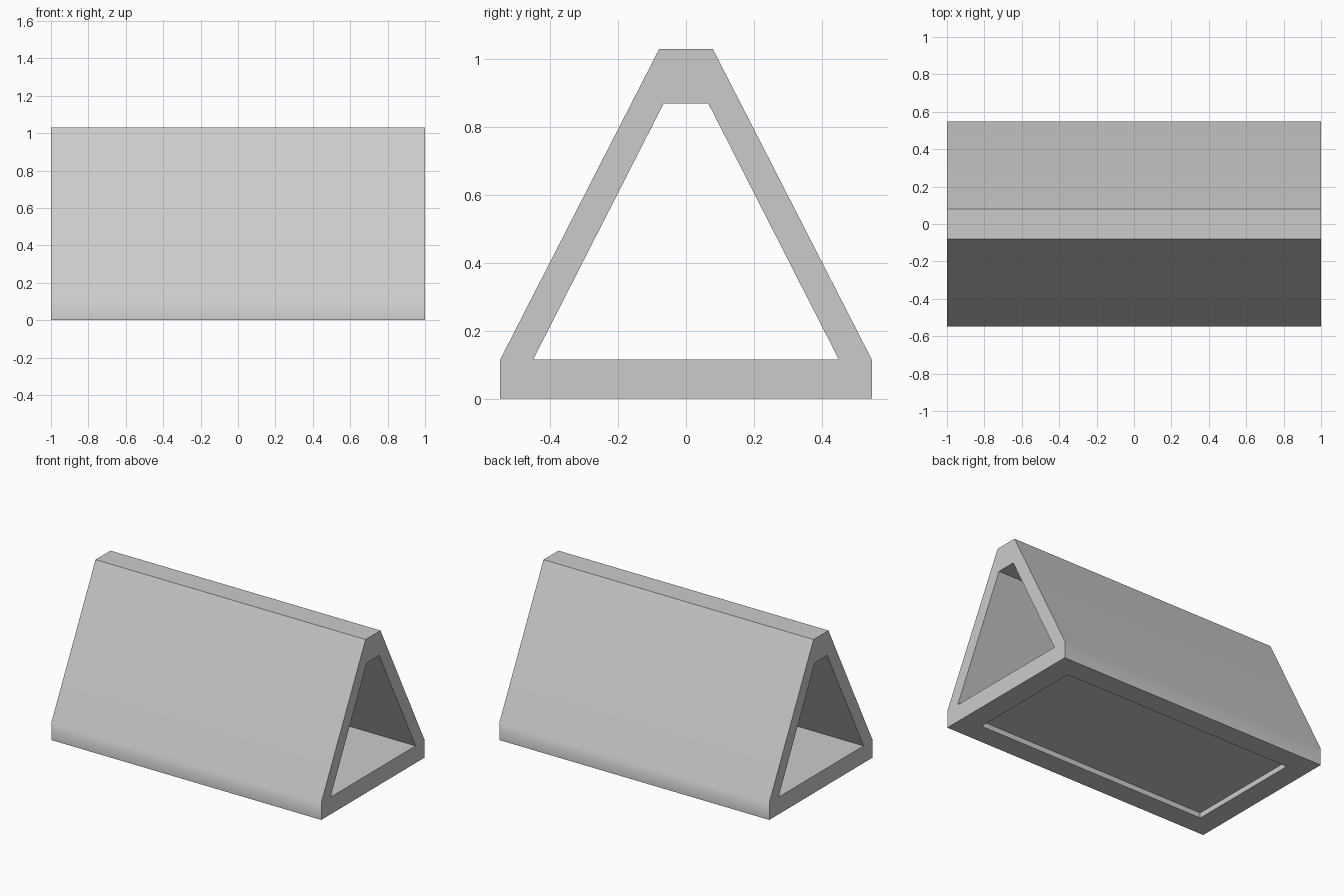
import bpy
import bmesh
import math

cube = bpy.data.objects.get("Cube")
if cube:
    bpy.data.objects.remove(cube, do_unlink=True)

LENGTH = 2.0
RECESS_MARGIN = 0.145
RECESS_DEPTH = 0.035

# Half profiles (y, z), mirrored to closed loops
outer_half = [(0.547, 0), (0.547, 0.115), (0.079, 1.029)]
inner_half = [(0.45, 0.115), (0.066, 0.868)]


def mirrored(half):
    return half + [(-y, z) for y, z in reversed(half)]


def material(name, value):
    mat = bpy.data.materials.new(name)
    mat.use_nodes = True
    color = (value, value, value, 1)
    mat.diffuse_color = color
    mat.node_tree.nodes["Principled BSDF"].inputs["Base Color"].default_value = color
    return mat


bm = bmesh.new()


def loop_at(points, x):
    return [bm.verts.new((x, y, z)) for y, z in points]


def tube(a, b):
    n = len(a)
    return [bm.faces.new((a[i], a[(i + 1) % n], b[(i + 1) % n], b[i])) for i in range(n)]


# Hollow prism: outer skin, inner tunnel and the two end frames
outer = [loop_at(mirrored(outer_half), s * LENGTH / 2) for s in (-1, 1)]
inner = [loop_at(mirrored(inner_half), s * LENGTH / 2) for s in (-1, 1)]
skin = tube(*outer)
tube(*inner)
for o, i in zip(outer, inner):
    bm.faces.new((o[0], o[1], i[0], i[3], o[4], o[5]))
    for k in range(3):
        bm.faces.new((o[k + 1], o[k + 2], i[k + 1], i[k]))
bmesh.ops.recalc_face_normals(bm, faces=bm.faces)

# Shallow rectangular recess under the base
base = skin[-1]
bmesh.ops.inset_region(bm, faces=[base], thickness=RECESS_MARGIN, use_even_offset=True)
panel = bmesh.ops.extrude_discrete_faces(bm, faces=[base])["faces"][0]
bmesh.ops.translate(bm, verts=panel.verts, vec=(0, 0, RECESS_DEPTH))
bmesh.ops.recalc_face_normals(bm, faces=bm.faces)

mesh = bpy.data.meshes.new("triangular_sleeve")
bm.to_mesh(mesh)
bm.free()
mesh.materials.append(material("light_grey", 0.6))
sleeve = bpy.data.objects.new("triangular_sleeve", mesh)
bpy.context.collection.objects.link(sleeve)

# Soft shading across the shallow side bends only
bpy.context.view_layer.objects.active = sleeve
sleeve.select_set(True)
bpy.ops.object.shade_smooth_by_angle(angle=math.radians(30))
weighted = sleeve.modifiers.new("Weighted Normals", 'WEIGHTED_NORMAL')
weighted.keep_sharp = True
